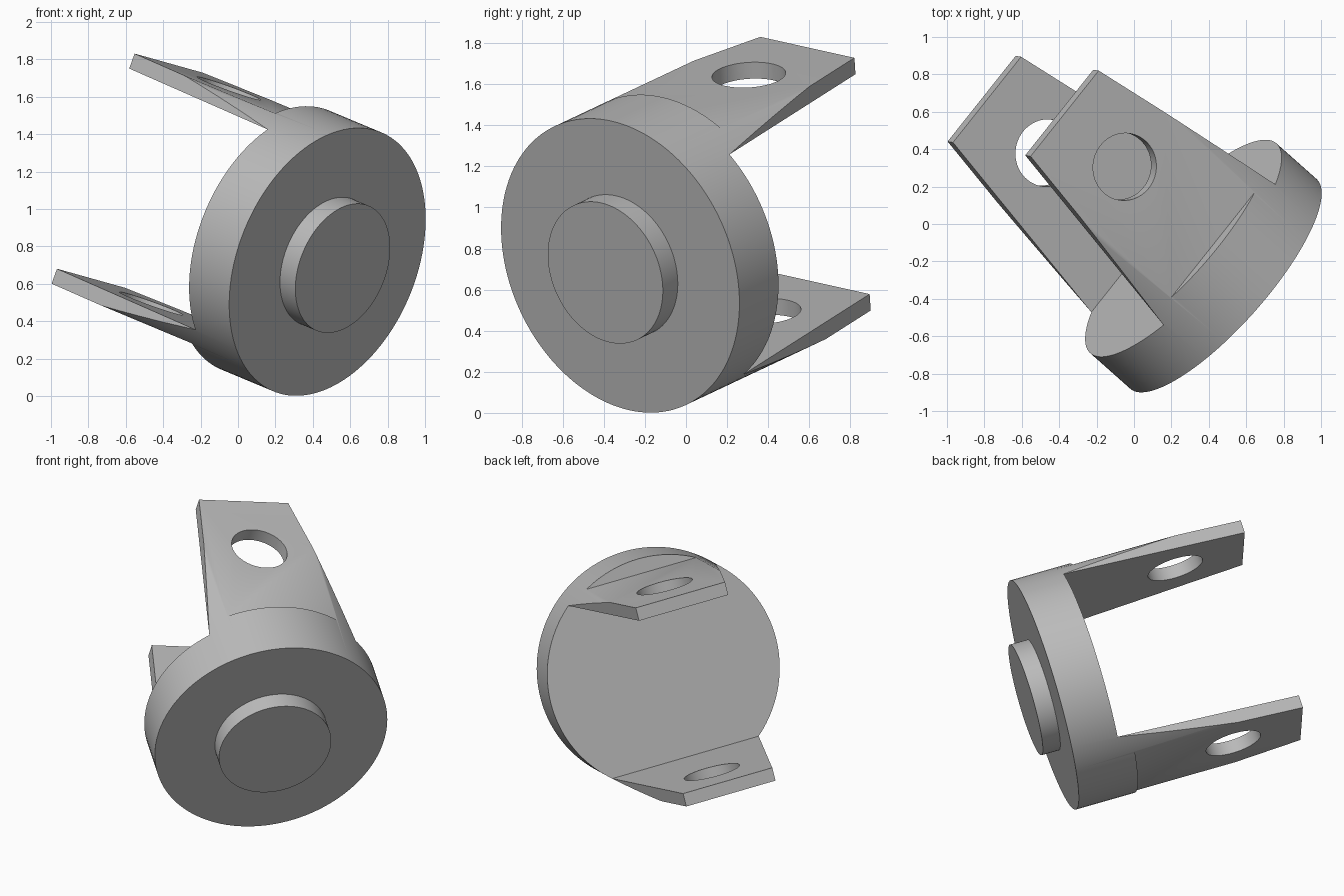
import bpy
import math
from mathutils import Matrix, Vector

cube = bpy.data.objects.get("Cube")
if cube:
    bpy.data.objects.remove(cube, do_unlink=True)

# Sizes along the part's own axes: x across the arms, y along them, z through them
RADIUS, DISC, LENGTH = 0.75, 0.30, 1.50
INNER, OUTER, STEP = 0.57, 0.655, 0.39
TIP_HALF, HOLE_Y, HOLE_R = 0.297, 1.05, 0.18
BOSS_R, BOSS_H = 0.362, 0.115
BASE_HALF = math.sqrt(RADIUS ** 2 - INNER ** 2)
BIG = 1.2

# Tilted frame of the whole part
along = Vector((-0.713, 0.633, 0.298)).normalized()
across = Vector((0.607, 0.776, -0.169))
across = (across - along * across.dot(along)).normalized()
through = across.cross(along)
frame = Matrix((across, along, through)).transposed().to_4x4()
frame.translation = Vector((0.478, -0.32, 0.717))

grey = bpy.data.materials.new("plain grey")
grey.use_nodes = True
colour = (0.5, 0.5, 0.5, 1)
grey.diffuse_color = colour
grey.node_tree.nodes["Principled BSDF"].inputs["Base Color"].default_value = colour


def add_object(name, mesh):
    obj = bpy.data.objects.new(name, mesh)
    bpy.context.collection.objects.link(obj)
    return obj


def rod(name, radius, start, end, axis="Y"):
    """Cylinder along local y, or along z at the hole position."""
    bpy.ops.mesh.primitive_cylinder_add(vertices=128, radius=radius, depth=end - start)
    obj = bpy.context.object
    obj.name = name
    mid = (start + end) / 2
    if axis == "Y":
        obj.data.transform(Matrix.Translation((0, mid, 0)) @ Matrix.Rotation(math.pi / 2, 4, "X"))
    else:
        obj.data.transform(Matrix.Translation((0, HOLE_Y, mid)))
    return obj


def prism(name, outline, low, high):
    """Extrude an x-y outline from z = low to z = high."""
    n = len(outline)
    verts = [(x, y, z) for z in (low, high) for x, y in outline]
    faces = [list(range(n))[::-1], list(range(n, 2 * n))]
    faces += [[i, (i + 1) % n, (i + 1) % n + n, i + n] for i in range(n)]
    mesh = bpy.data.meshes.new(name)
    mesh.from_pydata(verts, [], faces)
    return add_object(name, mesh)


def slab(name, start, low, high):
    return prism(name, [(-BIG, start), (BIG, start), (BIG, 2), (-BIG, 2)], low, high)


# Fork body: one long cylinder, cut to leave a disc and two arms
body = rod("fork_body", RADIUS, 0, LENGTH)
taper = (BASE_HALF - TIP_HALF) / (LENGTH - DISC)
far_half = BASE_HALF - taper * (2 - DISC)
cutters = [
    slab("gap_cutter", DISC, -INNER, INNER),
    slab("upper_step_cutter", STEP, OUTER, BIG),
    slab("lower_step_cutter", STEP, -BIG, -OUTER),
    prism("left_taper_cutter",
          [(BASE_HALF, DISC), (BIG, DISC), (BIG, 2), (far_half, 2)], -BIG, BIG),
    prism("right_taper_cutter",
          [(-BIG, DISC), (-BASE_HALF, DISC), (-far_half, 2), (-BIG, 2)], -BIG, BIG),
    rod("hole_cutter", HOLE_R, -BIG, BIG, "Z"),
]
for cutter in cutters:
    cutter.hide_render = True
    bpy.ops.object.select_all(action="DESELECT")
    body.select_set(True)
    bpy.context.view_layer.objects.active = body
    cut = body.modifiers.new(cutter.name, "BOOLEAN")
    cut.operation, cut.solver, cut.object = "DIFFERENCE", "EXACT", cutter
    bpy.ops.object.modifier_apply(modifier=cut.name)
    bpy.data.objects.remove(cutter, do_unlink=True)

# Round boss on the front of the disc
boss = rod("front_boss", BOSS_R, -BOSS_H, 0.05)

# Tilt, colour and shade both parts
for obj in (body, boss):
    obj.data.transform(frame)
    obj.data.materials.clear()
    obj.data.materials.append(grey)
    bpy.ops.object.select_all(action="DESELECT")
    obj.select_set(True)
    bpy.context.view_layer.objects.active = obj
    bpy.ops.object.shade_smooth_by_angle(angle=math.radians(30))
